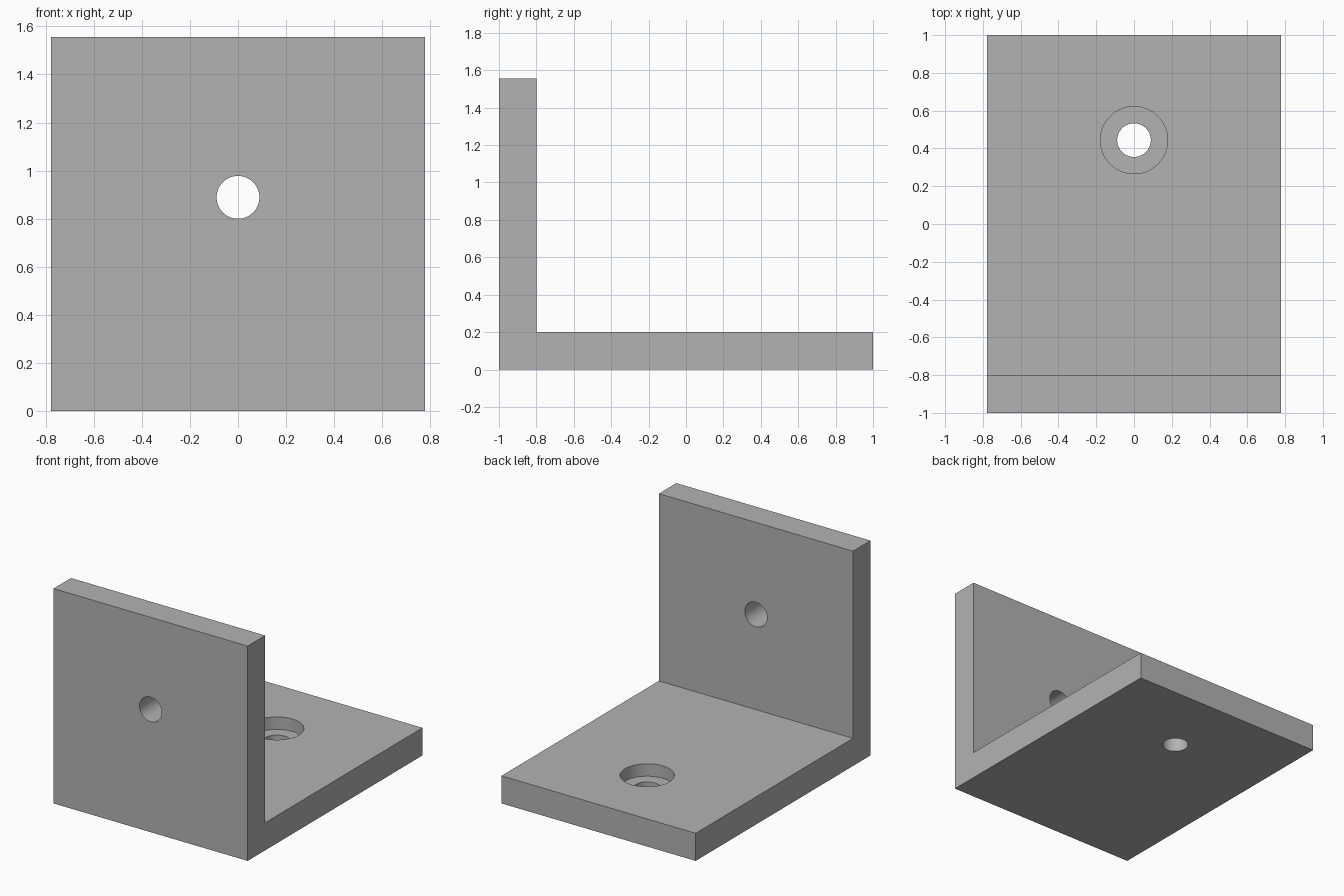
import bpy
import bmesh
import math

cube = bpy.data.objects.get("Cube")
if cube:
    bpy.data.objects.remove(cube, do_unlink=True)

WIDTH, HEIGHT, THICK = 1.556, 1.556, 0.2
HOLE_R, BORE_R, BORE_DEPTH = 0.089, 0.178, 0.09
BASE_HOLE_Y, WALL_HOLE_Z = 0.444, 0.889

# Plain grey metal
grey = bpy.data.materials.new("grey metal")
grey.use_nodes = True
colour = (0.45, 0.45, 0.45, 1)
grey.diffuse_color = colour
grey.node_tree.nodes["Principled BSDF"].inputs["Base Color"].default_value = colour

# L-shaped profile (y, z) extruded across the width
profile = [(-1, 0), (1, 0), (1, THICK), (THICK - 1, THICK),
           (THICK - 1, HEIGHT), (-1, HEIGHT)]
bm = bmesh.new()
side = bm.faces.new([bm.verts.new((-WIDTH / 2, y, z)) for y, z in profile])
swept = bmesh.ops.extrude_face_region(bm, geom=[side])["geom"]
bmesh.ops.translate(bm, vec=(WIDTH, 0, 0),
                    verts=[v for v in swept if isinstance(v, bmesh.types.BMVert)])
bmesh.ops.recalc_face_normals(bm, faces=bm.faces)
mesh = bpy.data.meshes.new("angle_bracket")
bm.to_mesh(mesh)
bm.free()
bracket = bpy.data.objects.new("angle_bracket", mesh)
bpy.context.collection.objects.link(bracket)
mesh.materials.append(grey)


def drill(name, location, radius, depth, tilt=0):
    """Cut a round hole out of the bracket and discard the cutter."""
    bpy.ops.mesh.primitive_cylinder_add(vertices=64, radius=radius, depth=depth,
                                        location=location, rotation=(tilt, 0, 0))
    cutter = bpy.context.object
    cutter.name = name
    cutter.hide_render = True
    cutter.data.materials.append(grey)
    cut = bracket.modifiers.new(name, 'BOOLEAN')
    cut.operation = 'DIFFERENCE'
    cut.solver = 'EXACT'
    cut.object = cutter
    bpy.ops.object.select_all(action='DESELECT')
    bracket.select_set(True)
    bpy.context.view_layer.objects.active = bracket
    bpy.ops.object.modifier_apply(modifier=cut.name)
    bpy.data.objects.remove(cutter, do_unlink=True)


# Wall hole, base counterbore and base through hole
drill("wall_hole", (0, THICK / 2 - 1, WALL_HOLE_Z), HOLE_R, THICK * 2, math.pi / 2)
drill("base_counterbore", (0, BASE_HOLE_Y, THICK), BORE_R, BORE_DEPTH * 2)
drill("base_hole", (0, BASE_HOLE_Y, THICK / 2), HOLE_R, THICK * 2)

# Smooth bores, crisp edges
bpy.ops.object.shade_smooth_by_angle(angle=math.radians(30))
